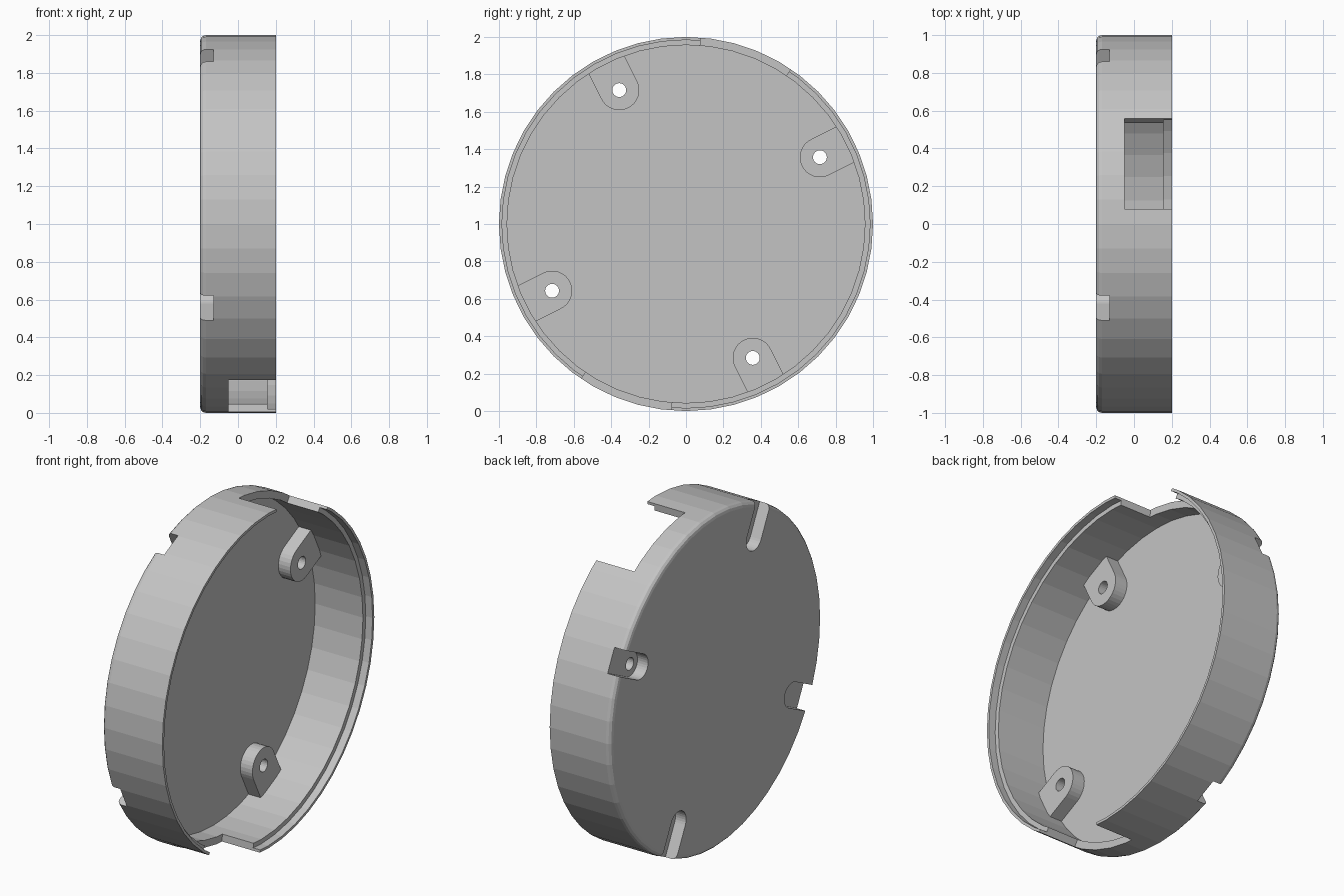
import bpy, bmesh
from math import sin, cos, pi, radians
from mathutils import Matrix

if "Cube" in bpy.data.objects:
    bpy.data.objects.remove(bpy.data.objects["Cube"])

SEG = 48
grey = bpy.data.materials.new("light grey")
grey.diffuse_color = (0.55, 0.55, 0.55, 1)
grey.use_nodes = True
grey.node_tree.nodes["Principled BSDF"].inputs["Base Color"].default_value = grey.diffuse_color


def to_object(bm, name):
    bmesh.ops.recalc_face_normals(bm, faces=bm.faces[:])
    me = bpy.data.meshes.new(name)
    bm.to_mesh(me)
    bm.free()
    me.materials.append(grey)
    ob = bpy.data.objects.new(name, me)
    bpy.context.collection.objects.link(ob)
    return ob


def prism(name, pts, x0, x1, angle=0.0):
    """Extrude a (radial, tangential) outline along x, turned about the dish axis."""
    bm = bmesh.new()
    face = bm.faces.new([bm.verts.new((x0, u, v)) for u, v in pts])
    ext = bmesh.ops.extrude_face_region(bm, geom=[face])["geom"]
    for v in ext:
        if isinstance(v, bmesh.types.BMVert):
            v.co.x = x1
    m = Matrix.Translation((0, 0, 1)) @ Matrix.Rotation(angle, 4, 'X')
    bmesh.ops.transform(bm, matrix=m, verts=bm.verts[:])
    return to_object(bm, name)


def tongue(centre, r, end, n=16):
    """U outline: half circle facing the axis, straight sides out to the rim."""
    arc = [(centre + r * cos(pi / 2 + pi * i / n), r * sin(pi / 2 + pi * i / n))
           for i in range(n + 1)]
    return arc + [(end, -r), (end, r)]


def circle(centre, r, n=24):
    return [(centre + r * cos(2 * pi * i / n), r * sin(2 * pi * i / n)) for i in range(n)]


def boolean(target, tool, operation):
    mod = target.modifiers.new("cut", 'BOOLEAN')
    mod.operation, mod.object, mod.solver = operation, tool, 'EXACT'
    bpy.context.view_layer.objects.active = target
    bpy.ops.object.modifier_apply(modifier=mod.name)
    bpy.data.objects.remove(tool)


# Round dish with rounded back edge and a stepped lip, revolved about x
fillet = [(-0.17 - 0.03 * sin(t), 0.97 + 0.03 * cos(t))
          for t in (pi / 2, pi / 3, pi / 6, 0)]
profile = ([(-0.2, 0)] + fillet +
           [(0.2, 1), (0.2, 0.984), (0.155, 0.984), (0.155, 0.957),
            (-0.16, 0.957), (-0.16, 0)])
bm = bmesh.new()
rings = []
for x, r in profile:
    if r == 0:
        rings.append([bm.verts.new((x, 0, 1))] * SEG)
    else:
        rings.append([bm.verts.new((x, r * cos(2 * pi * i / SEG),
                                    1 + r * sin(2 * pi * i / SEG))) for i in range(SEG)])
for a, b in zip(rings[1:-2], rings[2:-1]):
    for i in range(SEG):
        j = (i + 1) % SEG
        bm.faces.new((a[i], a[j], b[j], b[i]))
bm.faces.new(rings[1])
bm.faces.new(rings[-2])
bmesh.ops.delete(bm, geom=[rings[0][0], rings[-1][0]], context='VERTS')
dish = to_object(bm, "round_cover")

# Four screw bosses inside, with slots behind them and screw holes
turns = [radians(26.5 + 90 * k) for k in range(4)]
for t in turns:
    boolean(dish, prism("boss", tongue(0.8, 0.107, 0.975), -0.18, -0.08, t), 'UNION')
for t in turns:
    boolean(dish, prism("slot", tongue(0.8, 0.073, 1.1), -0.3, -0.13, t), 'DIFFERENCE')
    boolean(dish, prism("hole", circle(0.8, 0.037), -0.3, 0.1, t), 'DIFFERENCE')

# Two opposite notches in the open rim
h = radians(14.75)
wedge = [(0.8 * cos(h), -0.8 * sin(h)), (1.2 * cos(h), -1.2 * sin(h)),
         (1.2 * cos(h), 1.2 * sin(h)), (0.8 * cos(h), 0.8 * sin(h))]
for t in (radians(70.7), radians(250.7)):
    boolean(dish, prism("notch", wedge, -0.05, 0.3, t), 'DIFFERENCE')
